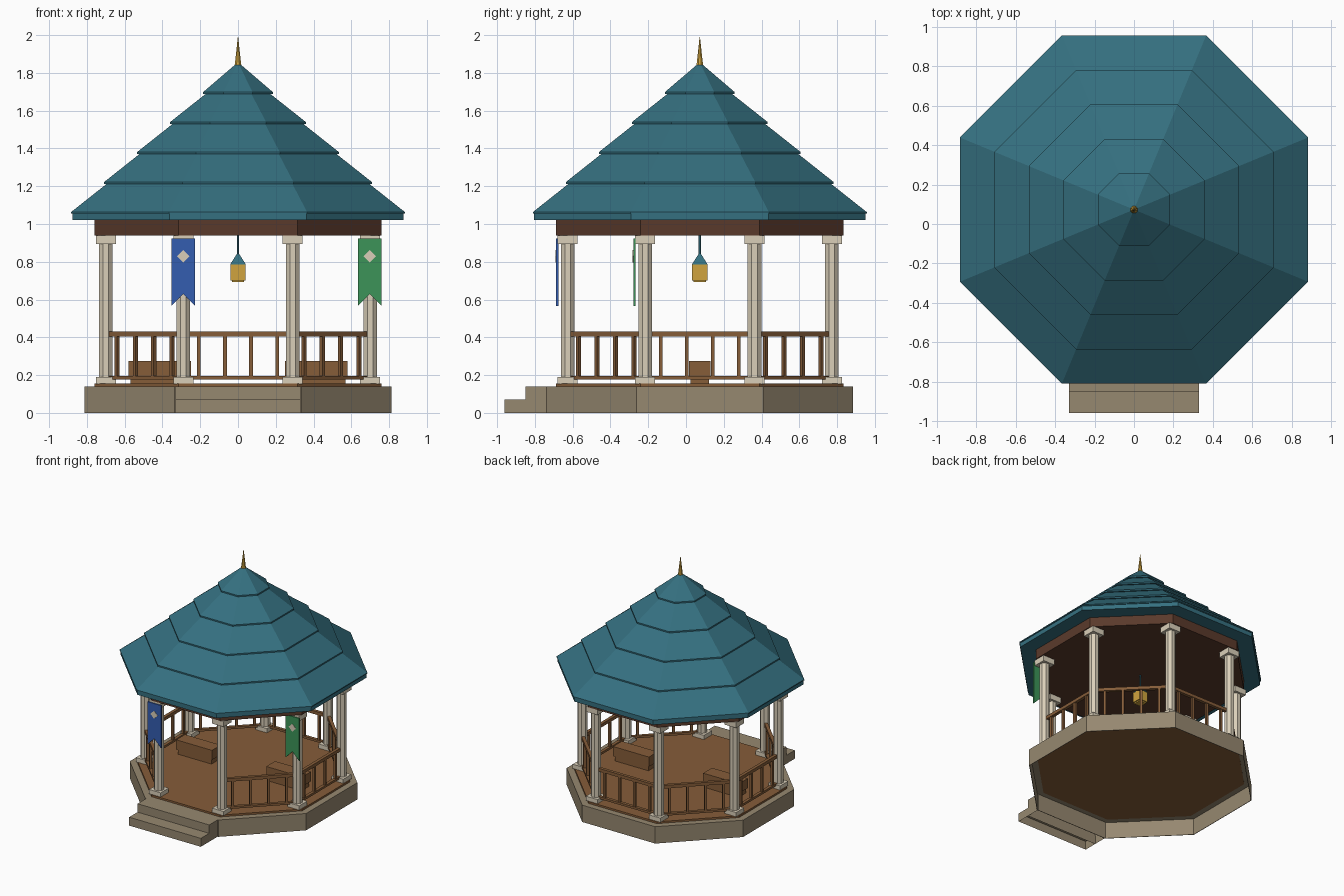
import bpy, bmesh
from math import pi, cos, sin
from mathutils import Matrix, Vector

if "Cube" in bpy.data.objects:
    bpy.data.objects.remove(bpy.data.objects["Cube"])

CY = 0.073  # centre of the octagon along y


def material(name, hex_colour):
    def lin(c):
        return c / 12.92 if c <= 0.04045 else ((c + 0.055) / 1.055) ** 2.4
    rgb = [lin(int(hex_colour[i:i + 2], 16) / 255) for i in (0, 2, 4)]
    m = bpy.data.materials.new(name)
    m.use_nodes = True
    m.diffuse_color = (*rgb, 1)
    node = m.node_tree.nodes["Principled BSDF"]
    node.inputs["Base Color"].default_value = (*rgb, 1)
    node.inputs["Roughness"].default_value = 0.8
    return m


stone = material("stone", "968870")
cream = material("cream_paint", "DACFB9")
teal = material("teal_shingle", "357080")
wood = material("warm_wood", "865D39")
dark_wood = material("dark_wood", "5A3A2B")
gold = material("gold", "D0A43E")
blue = material("blue_cloth", "345DB0")
green = material("green_cloth", "3C9458")


def finish(name, bm, mat):
    bmesh.ops.recalc_face_normals(bm, faces=bm.faces)
    me = bpy.data.meshes.new(name)
    bm.to_mesh(me)
    bm.free()
    me.materials.append(mat)
    ob = bpy.data.objects.new(name, me)
    bpy.context.collection.objects.link(ob)
    return ob


def box(name, centre, size, mat, turn=0, open_below=False):
    bm = bmesh.new()
    bmesh.ops.create_cube(bm, size=1, matrix=Matrix.Translation(centre)
                          @ Matrix.Rotation(turn, 4, 'Z') @ Matrix.Diagonal((*size, 1)))
    if open_below:
        base = min(bm.faces, key=lambda f: f.calc_center_median().z)
        bmesh.ops.delete(bm, geom=[base], context='FACES_ONLY')
    return finish(name, bm, mat)


def turned(name, profile, mat, sides=8, x=0, y=CY, ring=False):
    """Sweep (flat-side distance, height) pairs around a vertical axis."""
    bm = bmesh.new()
    loops = []
    for a, z in profile:
        r = a / cos(pi / sides)
        angles = [(2 * k + 1) * pi / sides for k in range(sides)]
        loops.append([bm.verts.new((x + r * cos(t), y + r * sin(t), z)) for t in angles])
    pairs = list(zip(loops, loops[1:]))
    if ring:
        pairs.append((loops[-1], loops[0]))
    else:
        bm.faces.new(loops[0])
        bm.faces.new(loops[-1])
    for lo, hi in pairs:
        for k in range(sides):
            n = (k + 1) % sides
            bm.faces.new((lo[k], lo[n], hi[n], hi[k]))
    return finish(name, bm, mat)


def plate(name, outline, y, depth, mat):
    """Upright plate facing the front, from an (x, z) outline."""
    bm = bmesh.new()
    face = bm.faces.new([bm.verts.new((px, y, pz)) for px, pz in outline])
    out = bmesh.ops.extrude_face_region(bm, geom=[face])
    moved = [v for v in out["geom"] if isinstance(v, bmesh.types.BMVert)]
    bmesh.ops.translate(bm, verts=moved, vec=(0, depth, 0))
    return finish(name, bm, mat)


# Hollow foundation with a stone lip, hollow steps, and the deck
turned("foundation", [(0.812, 0), (0.812, 0.14), (0.75, 0.14), (0.75, 0.136),
                      (0.808, 0.136), (0.808, 0)], stone, ring=True)
turned("deck", [(0.76, 0.134), (0.76, 0.155)], wood)
box("upper_step", (0, -0.79, 0.07), (0.66, 0.12, 0.14), stone, open_below=True)
box("lower_step", (0, -0.903, 0.035), (0.66, 0.114, 0.07), stone, open_below=True)

# Eight-sided columns with square feet and caps
column_r = 0.757
for k in range(8):
    t = pi / 8 + k * pi / 4
    x, y = column_r * cos(t), CY + column_r * sin(t)
    turned(f"column_{k}", [(0.036, 0.18), (0.036, 0.9)], cream, x=x, y=y)
    box(f"column_foot_{k}", (x, y, 0.172), (0.106, 0.106, 0.036), cream)
    box(f"column_cap_{k}", (x, y, 0.917), (0.106, 0.106, 0.046), cream)

# Railings on every side but the front
rail_a = 0.7
for k in range(8):
    if k == 6:
        continue
    t = k * pi / 4
    out = Vector((cos(t), sin(t), 0))
    along = Vector((-sin(t), cos(t), 0))
    mid = Vector((0, CY, 0)) + out * rail_a
    for label, z, h in (("top", 0.418, 0.026), ("bottom", 0.187, 0.018)):
        box(f"{label}_rail_{k}", mid + Vector((0, 0, z)), (0.026, 0.54, h), wood, t)
    for i in range(4):
        p = mid + along * (i - 1.5) * 0.138 + Vector((0, 0, 0.3))
        box(f"baluster_{k}_{i}", p, (0.019, 0.019, 0.23), wood, t)

# Benches
for side, sx in (("left", 1), ("right", -1)):
    box(f"{side}_bench_seat", (sx * 0.415, CY, 0.235), (0.33, 0.116, 0.08), wood)
    box(f"{side}_bench_base", (sx * 0.415, CY, 0.175), (0.31, 0.1, 0.045), wood)

# Ring beam and ceiling
turned("beam", [(0.76, 0.94), (0.76, 1.022)], dark_wood)

# Stepped roof
roof = [(0.877, 1.02), (0.877, 1.055), (0.884, 1.055), (0.884, 1.063)]
for i in range(1, 5):
    a, z = 0.884 - 0.175 * i, 1.063 + 0.159 * i
    roof += [(a - 0.012, z - 0.011), (a, z - 0.011), (a, z)]
roof.append((0.012, 1.846))
turned("roof", roof, teal)
turned("finial", [(0.018, 1.838), (0.014, 1.87), (0.001, 1.99)], gold)

# Hanging lantern
turned("lantern_rod", [(0.005, 0.83), (0.005, 0.945)], teal, sides=6)
turned("lantern_hood", [(0.042, 0.785), (0.006, 0.842)], teal, sides=4)
turned("lantern_body", [(0.04, 0.702), (0.04, 0.787)], gold, sides=4)
turned("lantern_base", [(0.032, 0.692), (0.032, 0.704)], gold, sides=4)


# Swallow-tailed banners with a diamond
def banner(name, x, y, mat):
    w, d = 0.062, 0.033
    plate(name, [(x - w, 0.922), (x - w, 0.567), (x, 0.63), (x + w, 0.567), (x + w, 0.922)],
          y, 0.012, mat)
    plate(name + "_diamond", [(x - d, 0.83), (x, 0.83 - d), (x + d, 0.83), (x, 0.83 + d)],
          y - 0.003, 0.005, cream)


banner("right_banner", -0.29, -0.688, blue)
banner("left_banner", 0.697, -0.279, green)
